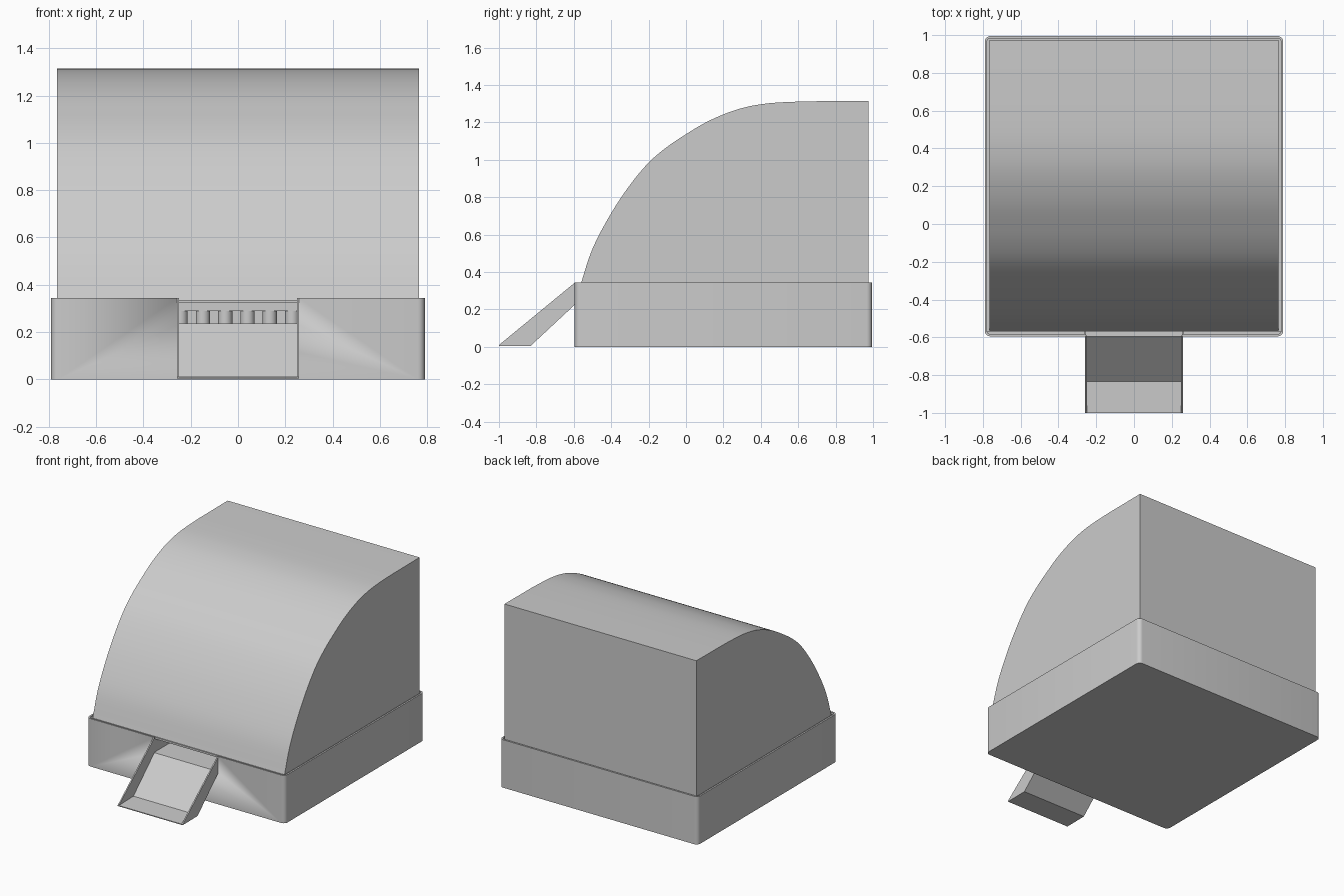
import bpy, bmesh
from mathutils import Vector

if "Cube" in bpy.data.objects:
    bpy.data.objects.remove(bpy.data.objects["Cube"])


def finish(name, bm, smooth=True):
    bmesh.ops.recalc_face_normals(bm, faces=bm.faces)
    me = bpy.data.meshes.new(name)
    bm.to_mesh(me)
    bm.free()
    ob = bpy.data.objects.new(name, me)
    bpy.context.collection.objects.link(ob)
    if smooth:
        bpy.ops.object.select_all(action='DESELECT')
        ob.select_set(True)
        bpy.context.view_layer.objects.active = ob
        bpy.ops.object.shade_smooth_by_angle(angle=0.6)
    return ob


def prism(name, profile, x0, x1):
    """Extrude a (y, z) outline along x."""
    bm = bmesh.new()
    f = bm.faces.new([bm.verts.new((x0, y, z)) for y, z in profile])
    r = bmesh.ops.extrude_face_region(bm, geom=[f])
    bmesh.ops.translate(bm, vec=(x1 - x0, 0, 0),
                        verts=[v for v in r['geom'] if isinstance(v, bmesh.types.BMVert)])
    return finish(name, bm)


def box(name, x0, x1, y0, y1, z0, z1):
    return prism(name, [(y0, z0), (y1, z0), (y1, z1), (y0, z1)], x0, x1)


def smooth_curve(pts, steps=4):
    """Catmull-Rom refinement of a point list."""
    p = [Vector(q) for q in pts]
    p = [2 * p[0] - p[1]] + p + [2 * p[-1] - p[-2]]
    out = []
    for a, b, c, d in zip(p, p[1:], p[2:], p[3:]):
        for i in range(steps):
            t = i / steps
            out.append(0.5 * (2 * b + (c - a) * t + (2 * a - 5 * b + 4 * c - d) * t**2
                              + (3 * b - a - 3 * c + d) * t**3))
    return out + [p[-2]]


# Hollow tray with rounded upright corners
bm = bmesh.new()
bmesh.ops.create_cube(bm, size=1)
for v in bm.verts:
    v.co = (v.co.x * 1.58, v.co.y * 1.59 + 0.2, (v.co.z + 0.5) * 0.345)
upright = [e for e in bm.edges if abs(e.verts[0].co.z - e.verts[1].co.z) > 0.1]
bmesh.ops.bevel(bm, geom=upright, offset=0.03, segments=5, profile=0.5, affect='EDGES')
bm.normal_update()
top = [f for f in bm.faces if f.normal.z > 0.9]
bmesh.ops.inset_region(bm, faces=top, thickness=0.012)
r = bmesh.ops.extrude_face_region(bm, geom=top)
bmesh.ops.translate(bm, vec=(0, 0, -0.325),
                    verts=[v for v in r['geom'] if isinstance(v, bmesh.types.BMVert)])
bmesh.ops.delete(bm, geom=[f for f in top if f.is_valid], context='FACES')
tray = finish("tray", bm)

# Opening in the front wall above the chute
cutter = box("opening_cutter", -0.255, 0.255, -0.7, -0.5, 0.23, 0.5)
cutter.hide_render = True
cutter.hide_viewport = True
mod = tray.modifiers.new("opening", 'BOOLEAN')
mod.operation = 'DIFFERENCE'
mod.solver = 'EXACT'
mod.object = cutter

# Curved hood
arc = smooth_curve([(-0.563, 0.335), (-0.5, 0.525), (-0.4, 0.715), (-0.3, 0.865),
                    (-0.2, 0.985), (-0.1, 1.07), (0, 1.137), (0.1, 1.197), (0.2, 1.243),
                    (0.3, 1.277), (0.4, 1.297), (0.5, 1.307), (0.65, 1.313)])
prism("hood", [tuple(q) for q in arc] + [(0.975, 1.315), (0.975, 0.335)], -0.765, 0.765)

# Hood flange filling the tray mouth
box("hood_flange", -0.778, 0.778, -0.57, 0.983, 0.322, 0.336)

# Inner channel behind the opening
for s, side in ((-1, "left"), (1, "right")):
    box("channel_wall_" + side, s * 0.255, s * 0.263, -0.59, -0.4, 0.23, 0.325)
box("channel_floor", -0.26, 0.26, -0.595, -0.3, 0.225, 0.235)
box("feed_beam", -0.76, 0.76, -0.4, -0.36, 0.29, 0.325)

# Row of short posts under the beam
for i in range(-7, 8):
    bm = bmesh.new()
    bmesh.ops.create_cone(bm, cap_ends=True, segments=20, radius1=0.03, radius2=0.03, depth=0.055)
    post = finish("post", bm)
    post.location = (0.04 + i * 0.0943, -0.37, 0.2625)

# Sloping chute: sheet floor with a flat lip, and two side walls
prism("chute_floor", [(-0.595, 0.225), (-0.83, 0.006), (-1.0, 0.004), (-1.0, 0.01),
                      (-0.834, 0.014), (-0.595, 0.236)], -0.255, 0.255)
for s, side in ((-1, "left"), (1, "right")):
    prism("chute_wall_" + side, [(-0.59, 0.225), (-0.595, 0.225), (-0.83, 0.006), (-1.0, 0.004),
                                 (-1.0, 0.01), (-0.595, 0.343), (-0.59, 0.343)],
          s * 0.250, s * 0.259)
